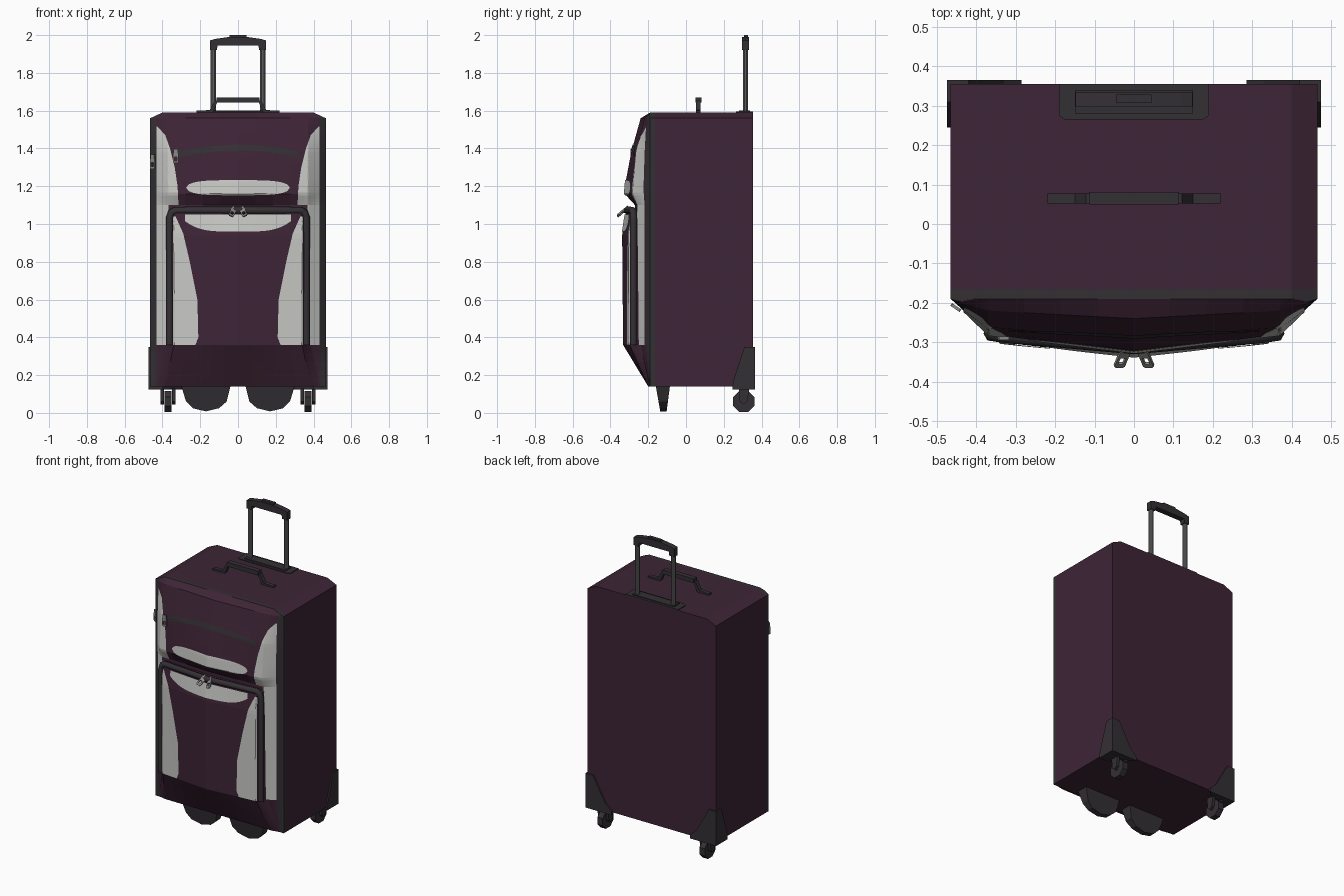
import bpy, bmesh, math
from mathutils import Matrix, Vector

if "Cube" in bpy.data.objects:
    bpy.data.objects.remove(bpy.data.objects["Cube"])


def material(name, rgb):
    m = bpy.data.materials.new(name)
    m.diffuse_color = (*rgb, 1)
    m.use_nodes = True
    m.node_tree.nodes["Principled BSDF"].inputs["Base Color"].default_value = m.diffuse_color
    return m


PURPLE = material("plum fabric", (0.048, 0.018, 0.037))
DARK = material("charcoal plastic", (0.034, 0.029, 0.034))
LIGHT = material("light grey fabric", (0.58, 0.58, 0.56))
STEEL = material("pole steel", (0.11, 0.11, 0.11))
PULL = material("zip metal", (0.25, 0.25, 0.24))


def lerp(t, xs, ys):
    if t <= xs[0]:
        return ys[0]
    for i in range(1, len(xs)):
        if t <= xs[i]:
            k = (t - xs[i - 1]) / (xs[i] - xs[i - 1])
            return ys[i - 1] + k * (ys[i] - ys[i - 1])
    return ys[-1]


def add(name, verts, faces, *mats):
    me = bpy.data.meshes.new(name)
    me.from_pydata(verts, [], faces)
    for m in mats:
        me.materials.append(m)
    ob = bpy.data.objects.new(name, me)
    bpy.context.collection.objects.link(ob)
    return ob


def fix_normals(ob):
    bm = bmesh.new()
    bm.from_mesh(ob.data)
    bmesh.ops.recalc_face_normals(bm, faces=bm.faces)
    bm.to_mesh(ob.data)
    bm.free()
    return ob


def prism(name, pts, axis, a, b, mat):
    """Extrude a 2D outline along an axis from a to b."""
    def put(p, d):
        return {'x': (d, *p), 'y': (p[0], d, p[1]), 'z': (*p, d)}[axis]
    n = len(pts)
    verts = [put(p, a) for p in pts] + [put(p, b) for p in pts]
    faces = [tuple(range(n)), tuple(range(2 * n - 1, n - 1, -1))]
    faces += [(i, (i + 1) % n, n + (i + 1) % n, n + i) for i in range(n)]
    return fix_normals(add(name, verts, faces, mat))


def box(name, c, size, mat, rot=None):
    x, y, z = (s / 2 for s in size)
    ob = prism(name, [(-x, -y), (x, -y), (x, y), (-x, y)], 'z', -z, z, mat)
    m = Matrix.Translation(c)
    ob.data.transform(m @ rot if rot else m)
    return ob


def cyl(name, c, r, h, axis, sides, mat):
    i = 'xyz'.index(axis)
    o = [c[k] for k in range(3) if k != i]
    pts = [(o[0] + r * math.cos(2 * math.pi * (k + .5) / sides),
            o[1] + r * math.sin(2 * math.pi * (k + .5) / sides)) for k in range(sides)]
    return prism(name, pts, axis, c[i] - h / 2, c[i] + h / 2, mat)


def grid(name, us, vs, f, *mats):
    n = len(us)
    verts = [f(u, v) for v in vs for u in us]
    faces = [(j * n + i, j * n + i + 1, (j + 1) * n + i + 1, (j + 1) * n + i)
             for j in range(len(vs) - 1) for i in range(n - 1)]
    return add(name, verts, faces, *mats)


def steps(a, b, n):
    return [a + (b - a) * i / n for i in range(n + 1)]


def refine(keys, n=5):
    return sorted({t for a, b in zip(keys, keys[1:]) for t in steps(a, b, n)})


# front surfaces: depth at some heights for each column of |x|
MZ = [.14, .36, 1.10, 1.16, 1.22, 1.38, 1.56, 1.59]
MX = [0, .37, .432, .465]
MY = [[-.19, -.26, -.27, -.325, -.32, -.29, -.24, -.19],
      [-.19, -.25, -.255, -.28, -.275, -.262, -.22, -.19],
      [-.19, -.215, -.215, -.22, -.22, -.215, -.205, -.19],
      [-.19] * 8]
PZ = [.14, .36, .94, 1.06, 1.085]
PX = [0, .34, .385]
PY = [[-.2, -.333, -.338, -.32, -.25],
      [-.2, -.298, -.30, -.29, -.245],
      [-.19, -.24, -.24, -.24, -.235]]


def main_y(x, z):
    return lerp(abs(x), MX, [lerp(z, MZ, c) for c in MY])


def pocket_y(x, z):
    return lerp(abs(x), PX, [lerp(z, PZ, c) for c in PY])


def main_pt(x, z):
    top = 1.59 - .03 * max(0, (abs(x) - .40) / .065)
    return (x, main_y(x, z), min(z, top))


def pocket_pt(x, z):
    k = 1 + max(0, .36 - z) / .22 * .13
    return (x * k, pocket_y(x, z), z)


def patch(name, surf, us, vs, place, mat):
    """Thin coloured plate laid on a front surface."""
    def f(u, v):
        x, z = place(u, v)
        return (x, surf(x, z) - .004, z)
    return grid(name, us, vs, f, mat)


# body shell and dark edge frame
OUT = [(-.465, .14), (.465, .14), (.465, 1.56), (.40, 1.59), (-.40, 1.59), (-.465, 1.56)]
prism("body", OUT, 'y', .355, -.165, PURPLE)
frame = prism("edge_frame", OUT, 'y', -.165, -.19, DARK)
frame.data.materials.append(PURPLE)
for p in frame.data.polygons:
    p.material_index = int(p.normal.z < -.5)

# front panel with dark border, and front pocket
cols = refine([-.465, -.432, -.40, -.37, 0, .37, .40, .432, .465], 4)
panel = grid("front_panel", cols, refine(MZ), main_pt, PURPLE, DARK)
for p in panel.data.polygons:
    p.material_index = int(abs(p.center.x) > .432)
grid("front_pocket", refine([-.385, -.34, 0, .34, .385]), refine(PZ), pocket_pt, PURPLE)

# light grey side panels
UZ, UX = [1.10, 1.2, 1.3, 1.4, 1.47, 1.515], [.315, .32, .335, .36, .385, .425]
LZ, LX = [.36, .40, .6, .8, .95, 1.04], [.225, .21, .215, .255, .29, .33]


def between(s, inner, outer):
    """Strip from a curved inner edge to a straight outer edge, either side."""
    def place(u, z):
        a, b = sorted((s * inner(z), s * outer))
        return (a + (b - a) * u, z)
    return place


for s, side in ((-1, "left"), (1, "right")):
    us = steps(0, 1, 16)
    patch(side + "_upper_grey_panel", main_y, us, refine(UZ, 6),
          between(s, lambda z: lerp(z, UZ, UX), .432), LIGHT)
    patch(side + "_lower_grey_strip", main_y, us, steps(.36, 1.10, 20),
          between(s, lambda z: .368, .432), LIGHT)
    patch(side + "_pocket_grey_panel", pocket_y, us, refine(LZ, 6),
          between(s, lambda z: lerp(z, LZ, LX), .345), LIGHT)

# light grey centre lenses and curved upper zip
span, vs = steps(-1, 1, 40), steps(-1, 1, 10)
patch("upper_grey_lens", main_y, span, vs,
      lambda u, v: (.275 * u, 1.192 + .04 * v * math.sqrt(max(0, 1 - u ** 4))), LIGHT)
patch("lower_grey_lens", pocket_y, span, vs,
      lambda u, v: (.28 * u, lerp(v, [-1, 1], [1.015 - .055 * (1 - u ** 4), 1.05])), LIGHT)
patch("upper_zip", main_y, span, steps(-1, 1, 4),
      lambda u, v: (.32 * u, 1.405 - .04 * u * u + .015 * v), DARK)

# pocket zip piping: swept tube
path = [(-.362, .36), (-.362, 1.03), (-.352, 1.06), (-.33, 1.072), (0, 1.072)]
path += [(-x, z) for x, z in reversed(path[:-1])]
cu = bpy.data.curves.new("pocket_piping", 'CURVE')
cu.dimensions = '3D'
cu.bevel_depth, cu.bevel_resolution, cu.use_fill_caps = .02, 1, True
sp = cu.splines.new('POLY')
sp.points.add(len(path) - 1)
for pt, (x, z) in zip(sp.points, path):
    pt.co = (x, lerp(abs(x), [0, .33, .362], [-.312, -.283, -.278]), z, 1)
cu.materials.append(DARK)
bpy.context.collection.objects.link(bpy.data.objects.new("pocket_piping", cu))

# zip pulls: slider plus open ring tab
def zip_pull(name, c, rot):
    for i, (dx, dz, w, h) in enumerate([(0, .032, .024, .03), (-.011, 0, .007, .05), (.011, 0, .007, .05),
                                        (0, -.022, .022, .012), (0, .012, .022, .014)]):
        box(f"{name}_{i}", Vector(c) + rot @ Vector((dx, 0, dz)), (w, .008, h), PULL, rot)


for s in (-1, 1):
    r = Matrix.Rotation(-s * .45, 4, 'Y') @ Matrix.Rotation(-.8, 4, 'X')
    zip_pull(f"pocket_pull_{s}", (s * .03, -.342, 1.06), r)
zip_pull("upper_pull", (-.33, -.29, 1.35), Matrix.Identity(4))
zip_pull("edge_pull", (-.452, -.212, 1.32), Matrix.Rotation(-.6, 4, 'Z'))

# telescopic handle
prism("handle_tray", [(-.19, .355), (-.19, .275), (-.175, .265), (.175, .265), (.19, .275), (.19, .355)],
      'z', 1.58, 1.595, DARK)
box("tray_inset", (0, .31, 1.596), (.30, .06, .008), DARK)
for s in (-1, 1):
    cyl(f"pole_{s}", (s * .131, .315, 1.76), .0155, .36, 'z', 8, STEEL)
prism("pull_grip", [(-.148, 1.92), (-.112, 1.92), (-.108, 1.945), (.108, 1.945), (.112, 1.92), (.148, 1.92),
                    (.148, 1.972), (.12, 1.98), (.05, 1.99), (-.05, 1.99), (-.12, 1.98), (-.148, 1.972)],
      'y', .297, .333, DARK)
box("grip_button", (0, .318, 1.993), (.09, .022, .014), DARK)

# carry handle on top
strap = [(-.22, 1.588), (-.22, 1.60), (-.15, 1.603), (-.122, 1.655), (.122, 1.655), (.15, 1.603), (.22, 1.60),
         (.22, 1.588), (.135, 1.588), (.11, 1.643), (-.11, 1.643), (-.135, 1.588)]
prism("carry_strap", strap, 'y', .052, .078, DARK)
box("carry_grip", (0, .065, 1.657), (.225, .032, .028), DARK)

# rear corner guards, wheels and front feet
for s in (-1, 1):
    prism(f"guard_side_{s}", [(.245, .13), (.365, .13), (.365, .35), (.31, .35), (.25, .17)],
          'x', s * .46, s * .474, DARK)
    prism(f"guard_back_{s}", [(s * x, z) for x, z in [(.285, .13), (.474, .13), (.474, .35), (.42, .35),
                                                      (.33, .19), (.285, .15)]], 'y', .35, .365, DARK)
    prism(f"guard_base_{s}", [(s * x, y) for x, y in [(.285, .365), (.474, .365), (.474, .245), (.40, .245)]],
          'z', .125, .142, DARK)
    cyl(f"wheel_{s}", (s * .37, .305, .06), .061, .038, 'x', 8, DARK)
    for d in (-.03, .03):
        prism(f"fork_{s}_{d}", [(.28, .13), (.335, .13), (.325, .06), (.305, .045), (.285, .06)],
              'x', s * .37 + d - .009, s * .37 + d + .009, DARK)
    foot = prism(f"front_foot_{s}", [(s * x, z) for x, z in [(.04, .142), (.06, .06), (.10, .025), (.17, .008),
                                                             (.24, .025), (.275, .06), (.30, .142)]],
                 'y', -.16, -.085, DARK)
    for v in foot.data.vertices:  # taper downward
        v.co.y = -.117 + (v.co.y + .117) * (.45 + .55 * (v.co.z - .008) / .134)
